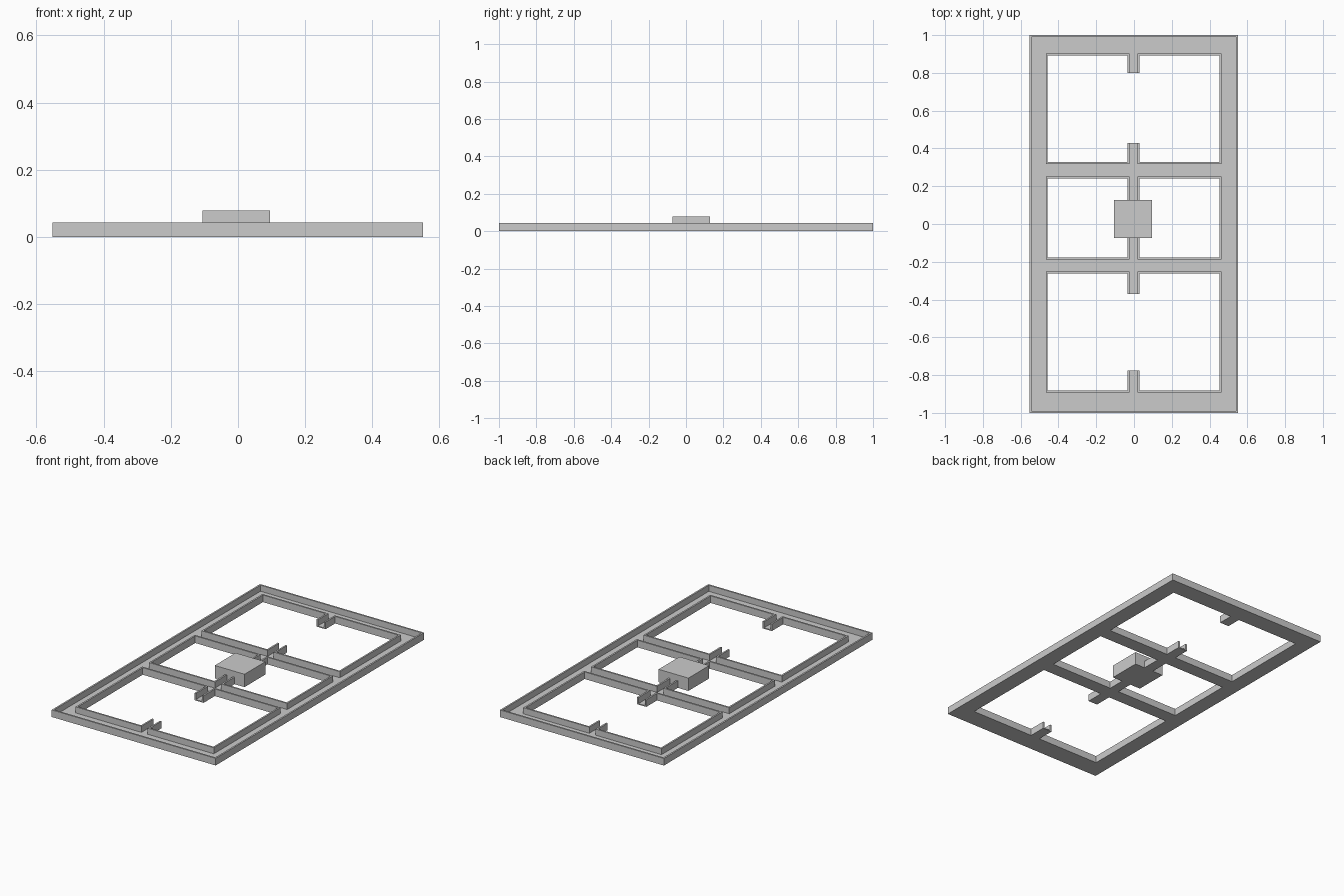
import bpy, bmesh, math

if "Cube" in bpy.data.objects:
    bpy.data.objects.remove(bpy.data.objects["Cube"])

WALL, FLOOR, TOP = 0.010, 0.006, 0.043
X0, X1 = -0.552, 0.550        # outer sides
IX0, IX1 = -0.457, 0.452      # window sides
SX0, SX1 = -0.034, 0.028      # short stub channels

# Flat bars of the tray: x0, x1, y0, y1
side_bars = [(X0, IX0, -1, 1), (IX1, X1, -1, 1)]
end_bars = [(X0, X1, 0.892, 1), (X0, X1, -1, -0.882)]
cross_bars = [(X0, X1, 0.242, 0.327), (X0, X1, -0.262, -0.178)]
stubs = [(0.80, 0.95), (-0.37, 0.43), (-0.95, -0.775)]

bars = side_bars + end_bars + cross_bars
plan = bars + [(SX0, SX1, a, b) for a, b in stubs]
# Channel grooves: bars inset by the wall, stubs left open at their ends
grooves = [(a + WALL, b - WALL, c + WALL, d - WALL) for a, b, c, d in bars]
grooves += [(SX0 + WALL, SX1 - WALL, a, b) for a, b in stubs]


def inside(rects, x, y):
    return any(a < x < b and c < y < d for a, b, c, d in rects)


def finish(bm, name):
    bmesh.ops.remove_doubles(bm, verts=bm.verts, dist=1e-6)
    bmesh.ops.recalc_face_normals(bm, faces=bm.faces)
    bmesh.ops.dissolve_limit(bm, angle_limit=math.radians(1),
                             verts=bm.verts, edges=bm.edges)
    mesh = bpy.data.meshes.new(name)
    bm.to_mesh(mesh)
    bm.free()
    obj = bpy.data.objects.new(name, mesh)
    bpy.context.collection.objects.link(obj)
    return obj


# Channel tray: two-layer cell solid, with faces only between solid and empty
rects = plan + grooves
grid = [sorted({round(v, 5) for r in rects for v in r[:2]}),
        sorted({round(v, 5) for r in rects for v in r[2:]}),
        [0, FLOOR, TOP]]


def solid(c):
    if any(not 0 <= c[n] < len(grid[n]) - 1 for n in range(3)):
        return False
    x, y = [(grid[n][c[n]] + grid[n][c[n] + 1]) / 2 for n in range(2)]
    return inside(plan, x, y) and (c[2] == 0 or not inside(grooves, x, y))


bm = bmesh.new()
for i in range(len(grid[0]) - 1):
    for j in range(len(grid[1]) - 1):
        for k in range(2):
            cell = (i, j, k)
            if not solid(cell):
                continue
            for axis in range(3):
                for step in (0, 1):
                    near = list(cell)
                    near[axis] += 1 if step else -1
                    if solid(near):
                        continue
                    u, v = (axis + 1) % 3, (axis + 2) % 3
                    corners = []
                    for du, dv in ((0, 0), (1, 0), (1, 1), (0, 1)):
                        p = list(cell)
                        p[axis] += step
                        p[u] += du
                        p[v] += dv
                        corners.append(bm.verts.new([grid[n][p[n]] for n in range(3)]))
                    bm.faces.new(corners if step else corners[::-1])
finish(bm, "channel_frame")

# Central box, standing over the middle channel
bm = bmesh.new()
bmesh.ops.create_cube(bm, size=1)
bmesh.ops.scale(bm, vec=(0.20, 0.20, 0.078), verts=bm.verts)
bmesh.ops.translate(bm, vec=(-0.005, 0.027, 0.039), verts=bm.verts)
finish(bm, "centre_box")
